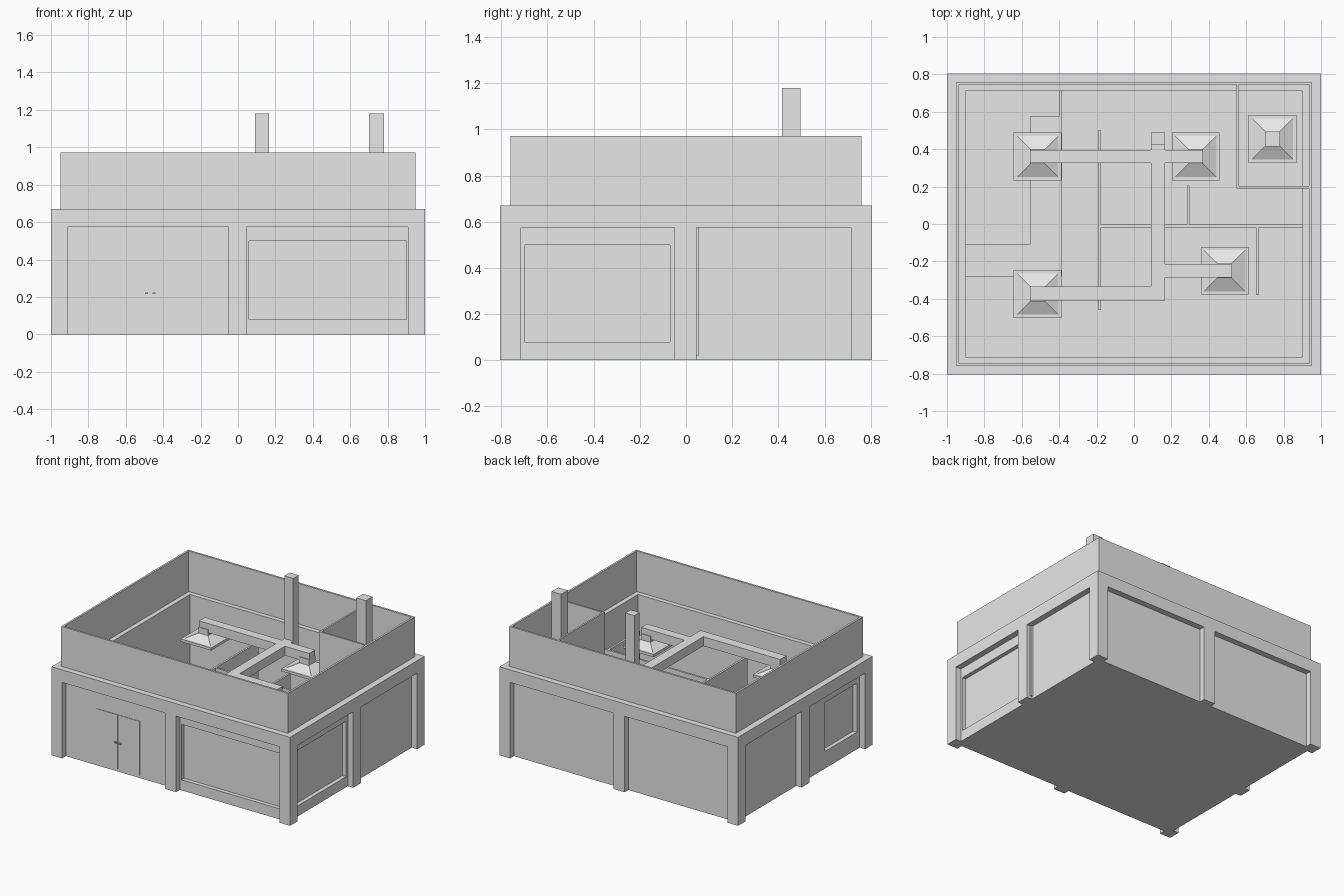
import bpy, bmesh
from mathutils import Vector

cube = bpy.data.objects.get("Cube")
if cube:
    bpy.data.objects.remove(cube)

grey = bpy.data.materials.new("plain_grey")
grey.use_nodes = True
GREY = (0.8, 0.8, 0.8, 1)
grey.diffuse_color = GREY
grey.node_tree.nodes["Principled BSDF"].inputs["Base Color"].default_value = GREY


def finish(name, bm):
    mesh = bpy.data.meshes.new(name)
    bm.to_mesh(mesh)
    bm.free()
    mesh.materials.append(grey)
    ob = bpy.data.objects.new(name, mesh)
    bpy.context.scene.collection.objects.link(ob)
    return ob


def box(name, x, y, z):
    """Box from (min, max) pairs along each axis."""
    bm = bmesh.new()
    bmesh.ops.create_cube(bm, size=1)
    for v in bm.verts:
        v.co = Vector([(a + b) / 2 + c * (b - a) for (a, b), c in zip((x, y, z), v.co)])
    return finish(name, bm)


def cut(target, x, y, z):
    cutter = box(target.name + "_cutter", x, y, z)
    cutter.hide_render = True
    cutter.hide_viewport = True
    cutter.display_type = 'WIRE'
    mod = target.modifiers.new("opening", 'BOOLEAN')
    mod.operation = 'DIFFERENCE'
    mod.solver = 'EXACT'
    mod.object = cutter


def ring(name, hx, hy, inner_x, inner_y, z):
    """Rectangular open frame, built as four walls joined in one mesh."""
    bm = bmesh.new()
    loops = []
    for px, py, pz in ((hx, hy, z[0]), (hx, hy, z[1]), (inner_x, inner_y, z[1]), (inner_x, inner_y, z[0])):
        loops.append([bm.verts.new((sx * px, sy * py, pz)) for sx, sy in ((-1, -1), (1, -1), (1, 1), (-1, 1))])
    for a, b in zip(loops, loops[1:] + loops[:1]):
        for i in range(4):
            j = (i + 1) % 4
            bm.faces.new((a[i], a[j], b[j], b[i]))
    bmesh.ops.recalc_face_normals(bm, faces=bm.faces)
    return finish(name, bm)


# Outer shell: floor, walls, band and parapet
OX, OY = 1.0, 0.805
WX, WY = 0.955, 0.76
box("floor", (-WX, WX), (-WY, WY), (0, 0.02))
walls = ring("walls", WX, WY, 0.9, 0.71, (0.01, 0.665))
ring("top_band", OX, OY, 0.94, 0.745, (0.575, 0.67))
ring("parapet", 0.95, 0.76, 0.935, 0.745, (0.66, 0.972))

# Columns at the corners and at the middle of each side
for sx in (-1, 1):
    for sy in (-1, 1):
        xs = sorted((sx * OX, sx * 0.91))
        ys = sorted((sy * OY, sy * 0.715))
        box("corner_column", xs, ys, (0, 0.6))
    box("side_column", sorted((sx * OX, sx * 0.91)), (-0.05, 0.045), (0, 0.6))
    box("middle_column", (-0.05, 0.045), sorted((sx * OY, sx * 0.715)), (0, 0.6))
box("side_pipe", (0.95, 0.97), (0.043, 0.055), (0.02, 0.58))

# Recessed windows with a pane
cut(walls, (0.06, 0.9), (-0.8, -0.73), (0.08, 0.5))
box("front_pane", (0.07, 0.89), (-0.735, -0.727), (0.09, 0.49))
cut(walls, (0.925, 1), (-0.7, -0.07), (0.08, 0.5))
box("left_pane", (0.92, 0.928), (-0.69, -0.08), (0.09, 0.49))
cut(walls, (-1, -0.925), (-0.68, -0.3), (0.13, 0.5))
box("right_pane", (-0.928, -0.92), (-0.67, -0.31), (0.14, 0.49))

# Double front door with handles
for x0, x1, hx in ((-0.65, -0.473), (-0.467, -0.29), None) and ((-0.65, -0.473, -0.49), (-0.467, -0.29, -0.45)):
    box("door_leaf", (x0, x1), (-0.764, -0.755), (0.02, 0.43))
    box("door_handle", (hx - 0.008, hx + 0.008), (-0.775, -0.76), (0.215, 0.225))

# Interior partitions
P = 0.0075
box("long_partition", (-0.185 - P, -0.185 + P), (-0.46, 0.5), (0.02, 0.58))
box("cross_partition", (-0.18, 0.9), (-0.01 - P, -0.01 + P), (0.02, 0.58))
box("back_partition", (0.29 - P, 0.29 + P), (-0.01, 0.205), (0.02, 0.58))
box("front_partition", (0.66 - P, 0.66 + P), (-0.38, -0.01), (0.02, 0.58))

# Small room that rises to the parapet
box("room_side_wall", (0.547, 0.56), (0.19, 0.75), (0.02, 0.97))
box("room_front_wall", (0.56, 0.94), (0.19, 0.203), (0.02, 0.97))

# Counter in the corner with a narrow gate
box("counter_side", (-0.555, -0.385), (-0.28, 0.575), (0.02, 0.22))
box("counter_end", (-0.9, -0.555), (-0.28, -0.11), (0.02, 0.22))
box("counter_gate", (-0.4, -0.385), (0.575, 0.71), (0.02, 0.22))

# Extraction hoods: a lip, a sloped top and a neck
DUCT = (0.635, 0.705)


def hood(x, y, z, neck_top):
    bm = bmesh.new()
    loops = []
    for r, h in ((0.128, 0), (0.128, 0.02), (0.11, 0.02), (0.04, 0.055), (0.04, neck_top - z)):
        loops.append([bm.verts.new((x + sx * r, y + sy * r, z + h))
                      for sx, sy in ((-1, -1), (1, -1), (1, 1), (-1, 1))])
    for a, b in zip(loops, loops[1:]):
        for i in range(4):
            j = (i + 1) % 4
            bm.faces.new((a[i], a[j], b[j], b[i]))
    bm.faces.new(loops[0][::-1])
    bm.faces.new(loops[-1])
    finish("hood", bm)


for x, y in ((-0.515, 0.36), (-0.515, -0.375), (0.33, 0.36), (0.485, -0.25)):
    hood(x, y, 0.56, 0.66)
hood(0.74, 0.455, 0.56, 1.18)

# Ducts and chimney
box("back_duct", (-0.555, 0.37), (0.325, 0.395), DUCT)
box("main_duct", (0.09, 0.165), (-0.41, 0.49), DUCT)
box("front_duct", (-0.555, 0.1), (-0.41, -0.335), DUCT)
box("branch_duct", (0.16, 0.525), (-0.285, -0.215), DUCT)
box("chimney", (0.09, 0.165), (0.425, 0.49), (0.64, 1.18))
